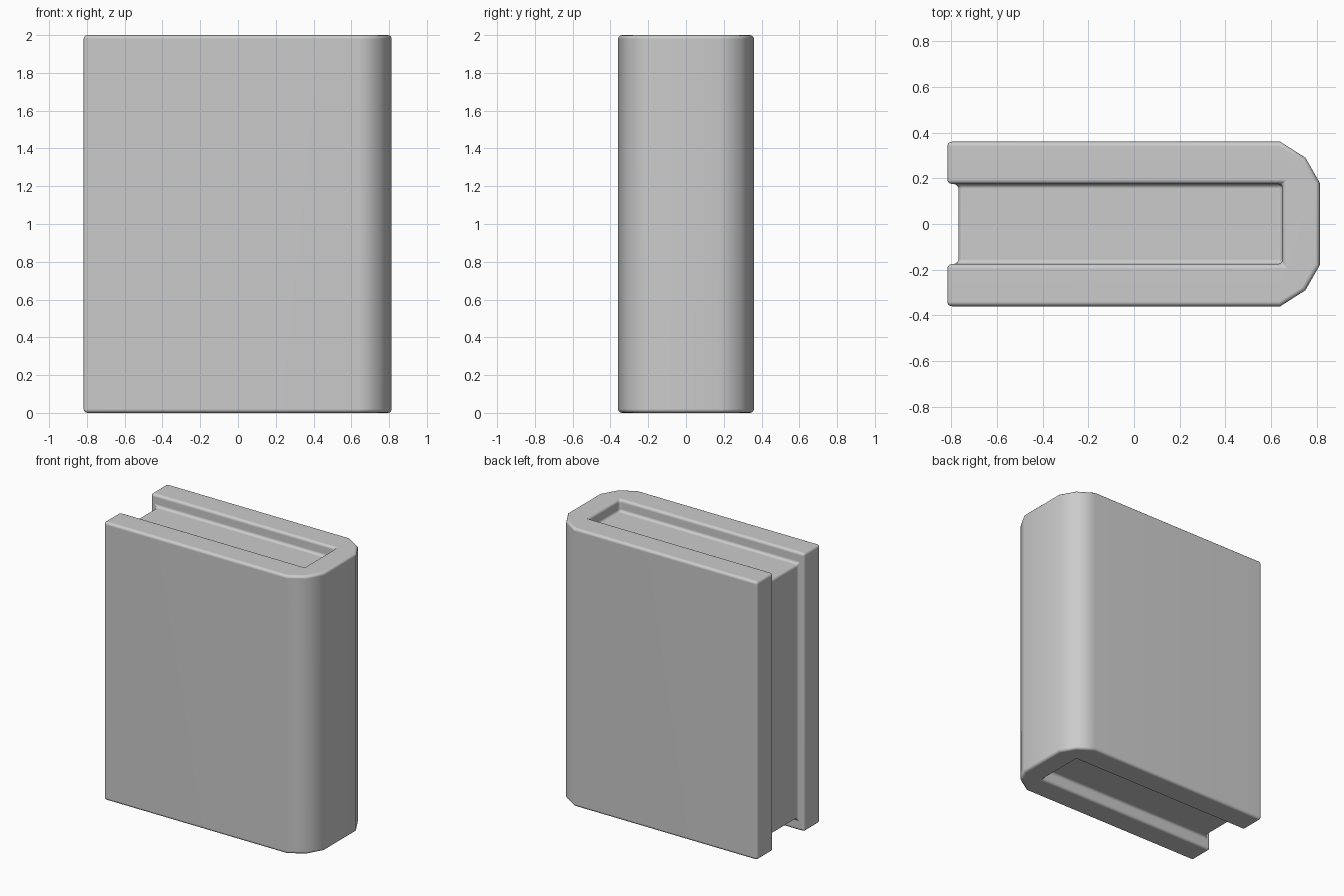
import bpy, bmesh
from math import radians

if "Cube" in bpy.data.objects:
    bpy.data.objects.remove(bpy.data.objects["Cube"])


def prism(name, outline, z0, z1):
    """Extrude a closed xy outline from z0 to z1."""
    bm = bmesh.new()
    face = bm.faces.new([bm.verts.new((x, y, z0)) for x, y in outline])
    top = bmesh.ops.extrude_face_region(bm, geom=[face])["geom"]
    verts = [v for v in top if isinstance(v, bmesh.types.BMVert)]
    bmesh.ops.translate(bm, vec=(0, 0, z1 - z0), verts=verts)
    bmesh.ops.recalc_face_normals(bm, faces=bm.faces)
    mesh = bpy.data.meshes.new(name)
    bm.to_mesh(mesh)
    bm.free()
    obj = bpy.data.objects.new(name, mesh)
    bpy.context.collection.objects.link(obj)
    return obj


# Cover: U-shaped section with a faceted spine, mirrored across y
half = [(0.813, 0.18), (0.75, 0.29), (0.64, 0.36), (-0.817, 0.36),
        (-0.817, 0.175), (0.65, 0.175)]
outline = half + [(x, -y) for x, y in reversed(half)]
book = prism("book_cover_and_pages", outline, 0, 2)

# Page block: set back from the cover on the three open sides
pages = prism("page_block_helper",
              [(-0.768, -0.25), (0.7, -0.25), (0.7, 0.25), (-0.768, 0.25)],
              0.085, 1.915)
pages.hide_render = True

# Join pages to cover, then round the rims and the inner seams
union = book.modifiers.new("join_pages", "BOOLEAN")
union.operation = "UNION"
union.solver = "EXACT"
union.object = pages
bevel = book.modifiers.new("rounded_edges", "BEVEL")
bevel.width = 0.02
bevel.segments = 3
bevel.limit_method = "ANGLE"
bevel.angle_limit = radians(45)

# Bake the modifiers and smooth the shading
bpy.ops.object.select_all(action="DESELECT")
book.select_set(True)
bpy.context.view_layer.objects.active = book
bpy.ops.object.convert(target="MESH")
bpy.data.objects.remove(pages, do_unlink=True)
bpy.ops.object.shade_smooth_by_angle(angle=radians(40))
normals = book.modifiers.new("clean_shading", "WEIGHTED_NORMAL")
normals.keep_sharp = True
